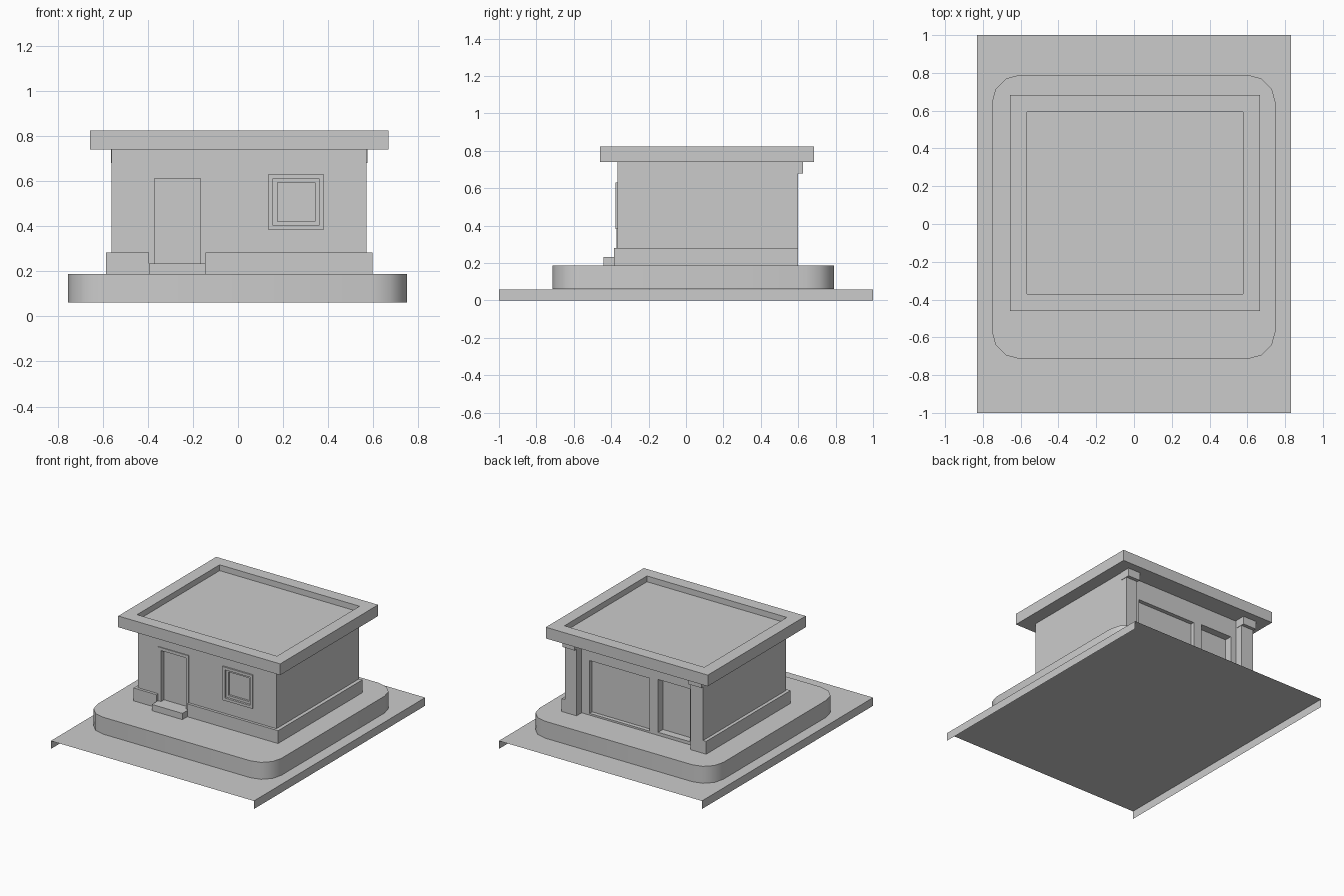
import bpy, bmesh, math

if "Cube" in bpy.data.objects:
    bpy.data.objects.remove(bpy.data.objects["Cube"])


def mesh_object(name, bm):
    bmesh.ops.recalc_face_normals(bm, faces=bm.faces)
    mesh = bpy.data.meshes.new(name)
    bm.to_mesh(mesh)
    bm.free()
    obj = bpy.data.objects.new(name, mesh)
    bpy.context.collection.objects.link(obj)
    return obj


def box(name, x0, x1, y0, y1, z0, z1):
    bm = bmesh.new()
    bmesh.ops.create_cube(bm, size=1)
    for v in bm.verts:
        v.co = (x0 if v.co.x < 0 else x1,
                y0 if v.co.y < 0 else y1,
                z0 if v.co.z < 0 else z1)
    return mesh_object(name, bm)


def cut(obj, *bounds):
    cutter = box("cutter", *bounds)
    cutter.hide_render = True
    mod = obj.modifiers.new("opening", "BOOLEAN")
    mod.operation = "DIFFERENCE"
    mod.solver = "EXACT"
    mod.object = cutter
    bpy.context.view_layer.objects.active = obj
    bpy.ops.object.modifier_apply(modifier=mod.name)
    bpy.data.objects.remove(cutter)


# Ground sheet: open underneath, skirts on the two long sides only
bm = bmesh.new()
rows = [[bm.verts.new((x, y, z)) for x, z in
         ((-0.83, 0), (-0.83, 0.06), (0.83, 0.06), (0.83, 0))] for y in (-1, 1)]
for i in range(3):
    bm.faces.new((rows[0][i], rows[0][i + 1], rows[1][i + 1], rows[1][i]))
ground = mesh_object("ground_sheet", bm)
# make sure the sheet faces up
if ground.data.polygons[1].normal.z < 0:
    ground.data.flip_normals()

# Rounded paving platform
bm = bmesh.new()
r, outline = 0.15, []
for cx, cy, start in ((0.6, 0.64, 0), (-0.603, 0.64, 90),
                      (-0.603, -0.565, 180), (0.6, -0.565, 270)):
    for i in range(4):
        a = math.radians(start + 30 * i)
        outline.append(bm.verts.new((cx + r * math.cos(a), cy + r * math.sin(a), 0.062)))
face = bm.faces.new(outline)
top = bmesh.ops.extrude_face_region(bm, geom=[face])["geom"]
for v in top:
    if isinstance(v, bmesh.types.BMVert):
        v.co.z = 0.187
platform = mesh_object("platform", bm)
platform.select_set(True)
bpy.context.view_layer.objects.active = platform
bpy.ops.object.shade_smooth_by_angle(angle=math.radians(40))

# House walls with door and window openings
walls = box("walls", -0.56, 0.57, -0.365, 0.54, 0.187, 0.745)
cut(walls, -0.37, -0.167, -0.45, -0.335, 0.1, 0.61)      # front door
cut(walls, 0.155, 0.36, -0.45, -0.345, 0.402, 0.61)      # front window
cut(walls, -0.08, 0.41, 0.51, 0.7, 0.2, 0.59)            # wide back door
cut(walls, -0.41, -0.15, 0.485, 0.7, 0.21, 0.60)         # small back door

# Front door frame and step
for name, b in (("left", (-0.395, -0.37, 0.187, 0.632)),
                ("right", (-0.167, -0.145, 0.187, 0.632)),
                ("top", (-0.37, -0.167, 0.61, 0.632))):
    box("door_frame_" + name, b[0], b[1], -0.371, -0.36, b[2], b[3])
box("door_step", -0.395, -0.145, -0.442, -0.33, 0.187, 0.233)


# Window frames: raised outer ring and set-back inner ring
def frame(name, bounds, hole, y0, y1):
    x0, x1, z0, z1 = bounds
    obj = box(name, x0, x1, y0, y1, z0, z1)
    cut(obj, hole[0], hole[1], y0 - 0.1, y1 + 0.1, hole[2], hole[3])


frame("window_outer_frame", (0.135, 0.38, 0.382, 0.63), (0.155, 0.36, 0.402, 0.61), -0.376, -0.36)
frame("window_inner_frame", (0.155, 0.36, 0.402, 0.61), (0.174, 0.341, 0.42, 0.593), -0.36, -0.344)

# Plinth around the front and sides, broken at the door
for name, b in (("left", (-0.585, -0.56, -0.385, 0.6)),
                ("right", (0.57, 0.597, -0.385, 0.6)),
                ("front_left", (-0.56, -0.395, -0.385, -0.36)),
                ("front_right", (-0.145, 0.57, -0.385, -0.36))):
    box("plinth_" + name, *b, 0.187, 0.282)

# Back corner columns with caps
for name, x0, x1 in (("left", -0.56, -0.455), ("right", 0.475, 0.57)):
    box("column_" + name, x0, x1, 0.535, 0.6, 0.187, 0.745)
    box("column_cap_" + name, x0 - 0.003, x1 + 0.003, 0.55, 0.625, 0.68, 0.742)

# Flat roof with sunken top
roof = box("roof", -0.657, 0.667, -0.46, 0.684, 0.74, 0.823)
cut(roof, -0.566, 0.578, -0.37, 0.594, 0.78, 0.9)
